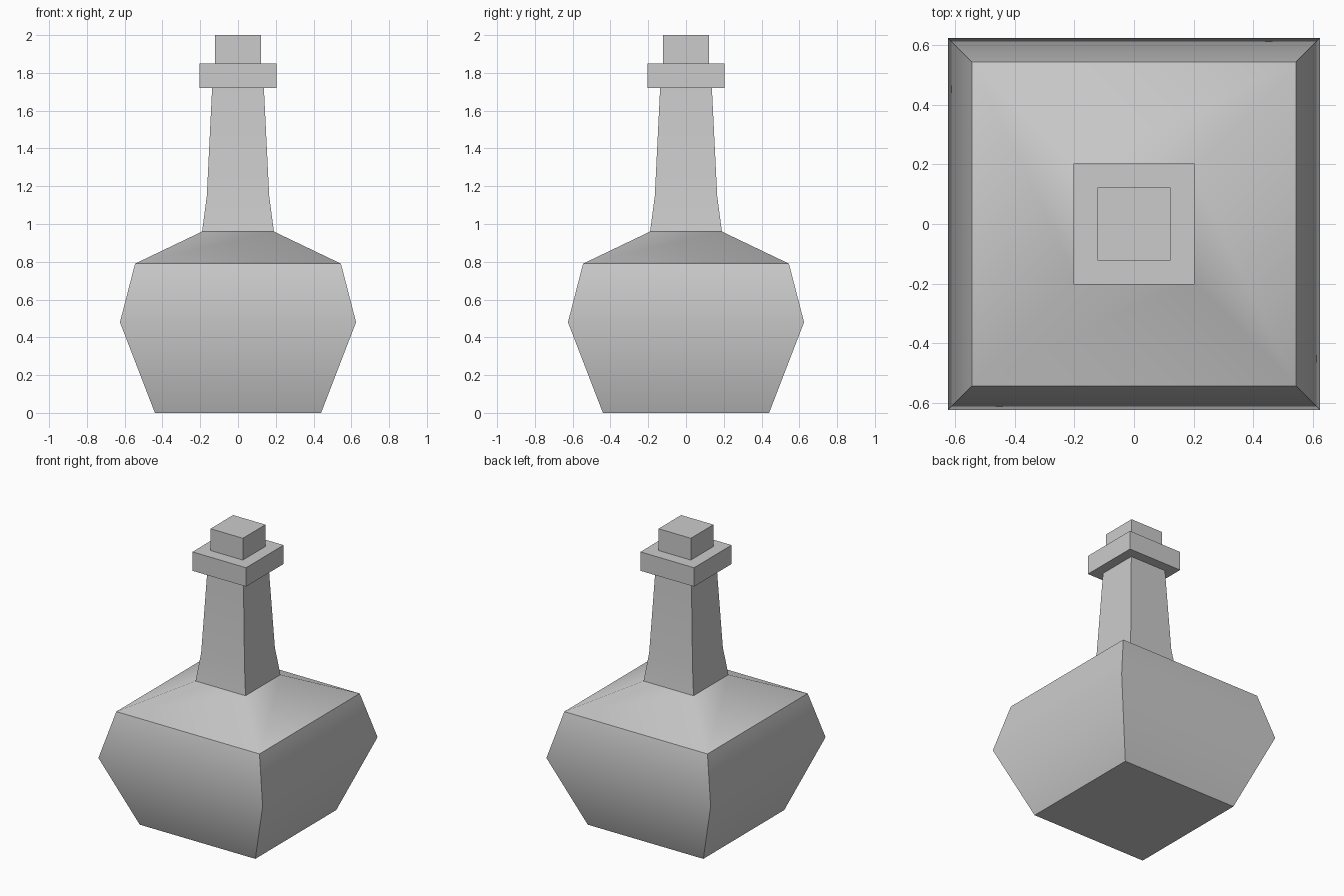
import bpy, bmesh, math

cube = bpy.data.objects.get("Cube")
if cube:
    bpy.data.objects.remove(cube, do_unlink=True)

grey = bpy.data.materials.new("light_grey")
grey.use_nodes = True
grey.diffuse_color = (0.6, 0.6, 0.6, 1)
grey.node_tree.nodes["Principled BSDF"].inputs["Base Color"].default_value = (0.6, 0.6, 0.6, 1)


def square_loft(name, profile, smooth=False):
    """Loft square rings given as (half width, height), capped at both ends."""
    bm = bmesh.new()
    corners = [(-1, -1), (1, -1), (1, 1), (-1, 1)]
    rings = [[bm.verts.new((sx * w, sy * w, z)) for sx, sy in corners] for w, z in profile]
    for low, high in zip(rings, rings[1:]):
        for i in range(4):
            j = (i + 1) % 4
            bm.faces.new((low[i], low[j], high[j], high[i]))
    bm.faces.new(rings[0][::-1])
    bm.faces.new(rings[-1])
    mesh = bpy.data.meshes.new(name)
    bm.to_mesh(mesh)
    bm.free()
    mesh.materials.append(grey)
    obj = bpy.data.objects.new(name, mesh)
    bpy.context.collection.objects.link(obj)
    if smooth:
        bpy.ops.object.select_all(action='DESELECT')
        obj.select_set(True)
        bpy.context.view_layer.objects.active = obj
        bpy.ops.object.shade_smooth_by_angle(angle=math.radians(42))
    return obj


# Bottle: belly, sloping shoulder and tapered neck in one shell
square_loft("bottle_body", [(0.44, 0), (0.625, 0.48), (0.545, 0.79),
                            (0.19, 0.96), (0.165, 1.15), (0.137, 1.72)], smooth=True)
# Lip around the mouth
square_loft("bottle_lip", [(0.204, 1.72), (0.204, 1.85)])
# Stopper
square_loft("stopper", [(0.123, 1.85), (0.123, 2.0)])
